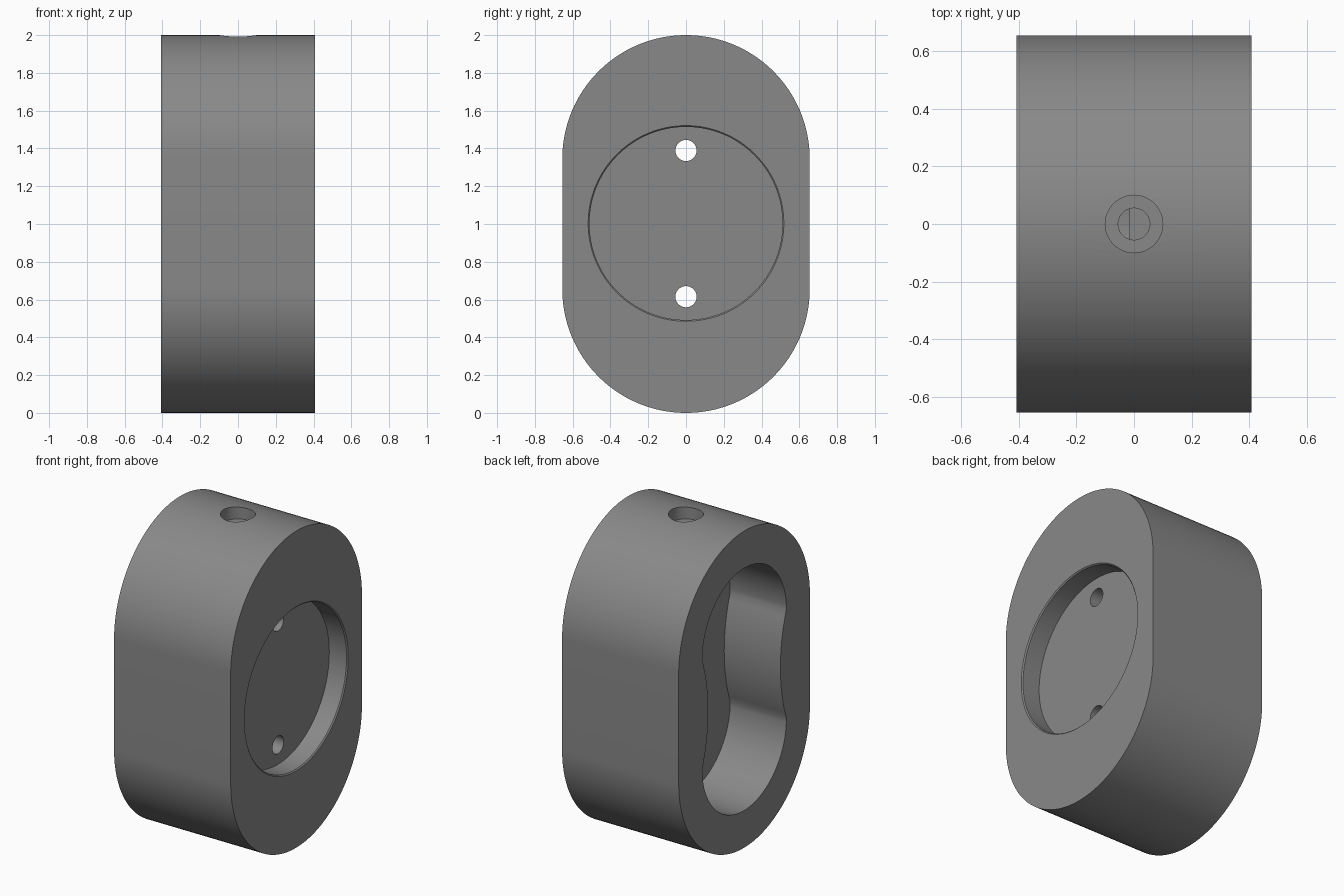
import bpy, bmesh, math

if "Cube" in bpy.data.objects:
    bpy.data.objects.remove(bpy.data.objects["Cube"])

HALF_X = 0.4075      # half thickness of the block
ARC_Z = 0.345        # distance from mid height to the end arc centres
MID = 1.0

grey = bpy.data.materials.new("grey")
grey.diffuse_color = (0.25, 0.25, 0.25, 1)
grey.use_nodes = True
grey.node_tree.nodes["Principled BSDF"].inputs["Base Color"].default_value = grey.diffuse_color


def arc(cy, cz, r, a0, a1, n):
    return [(cy + r * math.cos(a0 + (a1 - a0) * i / n),
             cz + r * math.sin(a0 + (a1 - a0) * i / n)) for i in range(n + 1)]


def prism(name, profile, x0, x1):
    """Extrude a (y, z) outline along x."""
    bm = bmesh.new()
    face = bm.faces.new([bm.verts.new((x0, y, z)) for y, z in profile])
    out = bmesh.ops.extrude_face_region(bm, geom=[face])
    moved = [v for v in out["geom"] if isinstance(v, bmesh.types.BMVert)]
    bmesh.ops.translate(bm, verts=moved, vec=(x1 - x0, 0, 0))
    bmesh.ops.recalc_face_normals(bm, faces=bm.faces)
    mesh = bpy.data.meshes.new(name)
    bm.to_mesh(mesh)
    bm.free()
    mesh.materials.append(grey)
    obj = bpy.data.objects.new(name, mesh)
    bpy.context.collection.objects.link(obj)
    return obj


def drill(name, r1, r2, depth, loc, rot=(0, 0, 0), n=48):
    """Round cutter, r1 at its lower end and r2 at its upper end."""
    bpy.ops.mesh.primitive_cone_add(vertices=n, radius1=r1, radius2=r2,
                                    depth=depth, location=loc, rotation=rot)
    obj = bpy.context.object
    obj.name = name
    obj.data.materials.append(grey)
    return obj


# Rounded block
R = 0.655
outline = (arc(0, MID + ARC_Z, R, 0, math.pi, 64)
           + arc(0, MID - ARC_Z, R, math.pi, 2 * math.pi, 64))
block = prism("block", outline, -HALF_X, HALF_X)

# Pocket with pinched sides, open on the left
r, pinch = 0.42, 0.06
R_p = (ARC_Z ** 2 + pinch ** 2) / (2 * pinch)
half = math.asin(ARC_Z / R_p)
cy = r - pinch + R_p
pocket_outline = (arc(0, MID + ARC_Z, r, 0, math.pi, 48)
                  + arc(-cy, MID, R_p, half, -half, 16)[1:-1]
                  + arc(0, MID - ARC_Z, r, math.pi, 2 * math.pi, 48)
                  + arc(cy, MID, R_p, math.pi + half, math.pi - half, 16)[1:-1])
cutters = [prism("pocket_cutter", pocket_outline, -HALF_X - 0.1, -0.015)]

# Round recess on the right, with a small eased rim
turn = (0, math.pi / 2, 0)
cutters.append(drill("recess_cutter", 0.511, 0.511, 0.3, (0.28 + 0.15, 0, MID + 0.003), turn, 128))
cutters.append(drill("rim_cutter", 0.510, 0.526, 0.016, (HALF_X, 0, MID + 0.003), turn, 128))

# Two through holes between recess and pocket
for side, s in (("upper", 1), ("lower", -1)):
    cutters.append(drill(side + "_hole_cutter", 0.056, 0.056, 0.5,
                         (0.13, 0, MID + 0.002 + 0.387 * s), turn))

# Counterbored hole in the top
cutters.append(drill("top_hole_cutter", 0.055, 0.055, 0.4, (0, 0, 1.91)))
cutters.append(drill("counterbore_cutter", 0.1, 0.1, 0.2, (0, 0, 2.02)))

for c in cutters:
    mod = block.modifiers.new(c.name, "BOOLEAN")
    mod.operation = "DIFFERENCE"
    mod.solver = "EXACT"
    mod.object = c

# Bake the cuts, then remove the cutters
bpy.ops.object.select_all(action="DESELECT")
bpy.context.view_layer.objects.active = block
block.select_set(True)
for mod in list(block.modifiers):
    bpy.ops.object.modifier_apply(modifier=mod.name)
for c in cutters:
    bpy.data.objects.remove(c)
bpy.ops.object.shade_smooth_by_angle(angle=math.radians(25))
